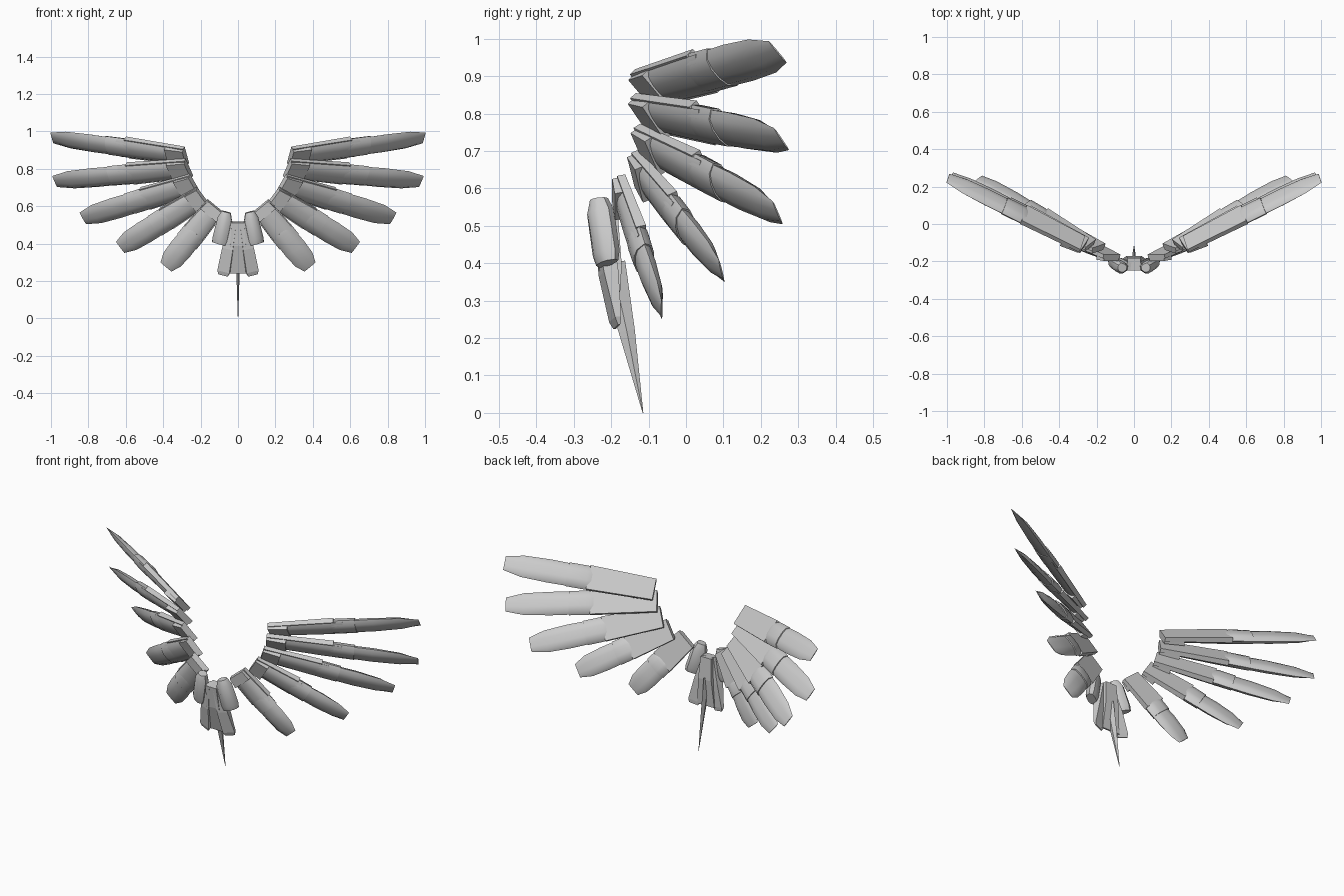
import bpy, bmesh
from mathutils import Vector as V

if "Cube" in bpy.data.objects:
    bpy.data.objects.remove(bpy.data.objects["Cube"])

BOX = [(-1, 1), (1, 1), (1, -1), (-1, -1)]
SOFT = [(-1, .1), (-.75, .8), (-.3, 1), (.3, 1), (.75, .8), (1, .1),
        (.7, -.7), (.25, -1), (-.25, -1), (-.7, -.7)]


def loft(name, root, tip, across, sections, profile, mirror=True, smooth=True):
    """Sections are (fraction along, half width, back depth, front depth)."""
    root, tip = V(root), V(tip)
    d = (tip - root).normalized()
    w = V(across)
    w = (w - d * w.dot(d)).normalized()
    n = d.cross(w)
    bm = bmesh.new()
    rings = []
    for t, half, back, front in sections:
        c = root.lerp(tip, t)
        mid, dep = (back - front) / 2, (back + front) / 2
        rings.append([bm.verts.new(c + w * (a * half) + n * (mid + b * dep))
                      for a, b in profile])
    k = len(profile)
    for r, s in zip(rings, rings[1:]):
        for i in range(k):
            j = (i + 1) % k
            bm.faces.new((r[i], r[j], s[j], s[i]))
    bm.faces.new(rings[0])
    bm.faces.new(rings[-1])
    bmesh.ops.recalc_face_normals(bm, faces=bm.faces)
    me = bpy.data.meshes.new(name)
    bm.to_mesh(me)
    bm.free()
    ob = bpy.data.objects.new(name, me)
    bpy.context.collection.objects.link(ob)
    if mirror:
        ob.modifiers.new("mirror", 'MIRROR')
    if smooth:
        bpy.context.view_layer.objects.active = ob
        ob.select_set(True)
        bpy.ops.object.shade_smooth_by_angle(angle=.7)
        ob.select_set(False)
    return ob


# Wing feathers, top to bottom: root, tip, width direction
feathers = [
    ((.280, -.110, .865), (.995, .245, .965), (-.25, .60, -.75)),
    ((.265, -.115, .800), (.980, .255, .732), (-.40, .50, -.77)),
    ((.235, -.115, .718), (.830, .245, .535), (-.45, .35, -.80)),
    ((.190, -.130, .652), (.630, .095, .380), (-.60, .20, -.80)),
    ((.120, -.178, .598), (.385, -.065, .275), (-.78, .00, -.63)),
]
for i, (r, t, w) in enumerate(feathers, 1):
    # flat back plate
    loft(f"feather_{i}_plate", r, t, w,
         [(0, .058, .016, .006), (.44, .066, .022, .006)], BOX, smooth=False)
    # root block on the front
    loft(f"feather_{i}_root_block", r, t, w,
         [(0, .050, .006, .020), (.13, .056, .006, .028)], BOX, smooth=False)
    # rounded inner arm
    loft(f"feather_{i}_arm", r, t, w,
         [(.10, .055, .010, .022), (.35, .060, .012, .026), (.5, .062, .012, .026)], SOFT)
    # raised sleeve
    loft(f"feather_{i}_sleeve", r, t, w,
         [(.41, .062, .020, .026), (.45, .066, .030, .028), (.58, .066, .028, .028)], SOFT)
    # outer blade with chamfered thin tip
    loft(f"feather_{i}_blade", r, t, w,
         [(.55, .062, .022, .024), (.70, .064, .023, .024),
          (.88, .059, .017, .017), (1, .038, .002, .002)], SOFT)

# Short blocks either side of the middle
loft("inner_block", (.062, -.232, .570), (.105, -.212, .400), (-.85, -.5, -.2),
     [(0, .026, .020, .025), (.2, .042, .030, .035),
      (.85, .046, .030, .030), (1, .042, .022, .022)], SOFT)

# Small tail feathers
loft("tail_feather", (.022, -.225, .515), (.080, -.185, .230), (-1, -.25, -.2),
     [(0, .018, .02, .02), (.5, .030, .018, .022), (.93, .034, .007, .01),
      (1, .026, .003, .003)], BOX, smooth=False)

# Central neck and tail plate
loft("centre_neck", (0, -.215, .515), (0, -.185, .24), (-1, 0, 0),
     [(0, .034, .034, .034), (.45, .042, .03, .032), (1, .055, .004, .004)],
     BOX, mirror=False, smooth=False)

# Thin keel spike
loft("keel_spike", (0, -.198, .40), (0, -.115, 0), (1, 0, 0),
     [(0, .011, .036, .036), (.45, .008, .020, .024), (1, .001, .001, .001)],
     [(0, 1), (1, 0), (0, -1), (-1, 0)], mirror=False, smooth=False)
